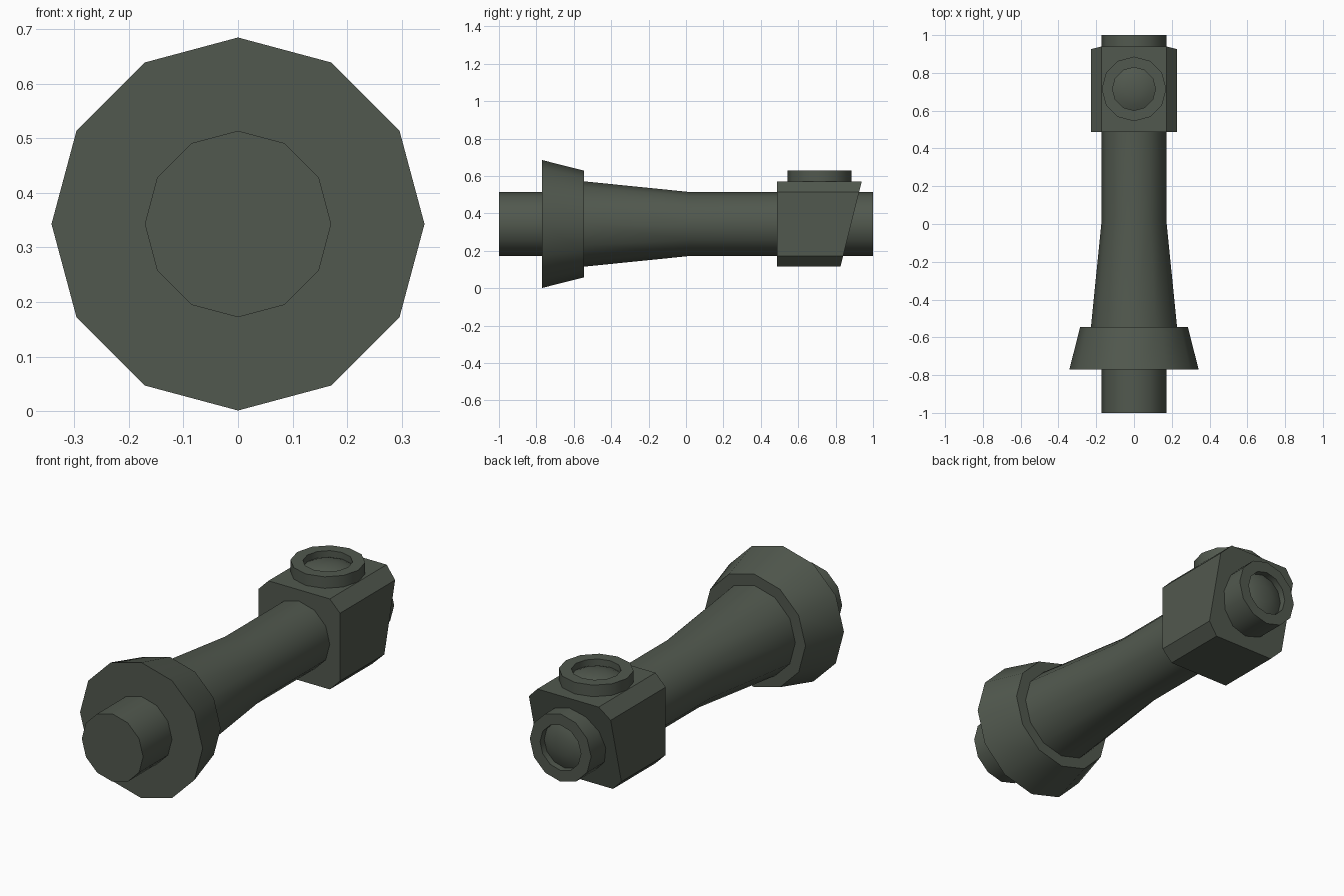
import bpy, bmesh, math
from mathutils import Vector, Matrix

if "Cube" in bpy.data.objects:
    bpy.data.objects.remove(bpy.data.objects["Cube"])

AXIS_Z = 0.343
SIDES = 12

mat = bpy.data.materials.new("dark olive grey")
mat.diffuse_color = (0.083, 0.099, 0.077, 1)
mat.use_nodes = True
mat.node_tree.nodes["Principled BSDF"].inputs["Base Color"].default_value = mat.diffuse_color


def finish(name, bm, matrix):
    bmesh.ops.remove_doubles(bm, verts=bm.verts, dist=1e-5)
    bmesh.ops.recalc_face_normals(bm, faces=bm.faces)
    bm.transform(matrix)
    me = bpy.data.meshes.new(name)
    bm.to_mesh(me)
    bm.free()
    me.materials.append(mat)
    ob = bpy.data.objects.new(name, me)
    bpy.context.collection.objects.link(ob)
    bpy.ops.object.select_all(action='DESELECT')
    ob.select_set(True)
    bpy.context.view_layer.objects.active = ob
    bpy.ops.object.shade_smooth_by_angle(angle=math.radians(40))
    return ob


def lathe(name, profile, matrix):
    """Closed profile of (height, radius), spun about local z."""
    bm = bmesh.new()
    vs = [bm.verts.new((r, 0, h)) for h, r in profile]
    es = [bm.edges.new(p) for p in zip(vs, vs[1:])]
    bmesh.ops.spin(bm, geom=vs + es, cent=(0, 0, 0), axis=(0, 0, 1),
                   angle=math.tau, steps=SIDES, use_merge=True)
    bmesh.ops.dissolve_degenerate(bm, dist=1e-5, edges=bm.edges)
    return finish(name, bm, matrix)


# local z points along +y, on the tube's centre line
along = Matrix.Translation((0, 0, AXIS_Z)) @ Matrix.Rotation(-math.pi / 2, 4, 'X')

# front stub, flared collar, tapering barrel
lathe("barrel", [(-1, 0), (-1, .171), (-.77, .171), (-.77, .342), (-.545, .285),
                 (-.545, .228), (.02, .171), (.6, .171), (.6, 0)], along)


def eyepiece(name, start, end, matrix):
    # rim with a recessed, slightly domed lens
    lathe(name, [(start, 0), (start, .171), (end, .171), (end, .114), (end - .033, .114),
                 (end - .02, .085), (end - .011, .045), (end - .008, 0)], matrix)


eyepiece("rear_eyepiece", .75, 1.0, along)
eyepiece("top_eyepiece", .5, .629, Matrix.Translation((0, .715, 0)))

# chamfered housing block with a slanted back
w, c = .228, .057
octagon = [(w, w - c), (w - c, w), (c - w, w), (-w, w - c),
           (-w, c - w), (c - w, -w), (w - c, -w), (w, c - w)]
bm = bmesh.new()
front = [bm.verts.new((x, .487, z)) for x, z in octagon]
back = [bm.verts.new((x, .883 + z * .25, z)) for x, z in octagon]
bm.faces.new(front)
bm.faces.new(back)
for i in range(8):
    j = (i + 1) % 8
    bm.faces.new((front[i], front[j], back[j], back[i]))
finish("housing", bm, Matrix.Translation((0, 0, AXIS_Z)))
